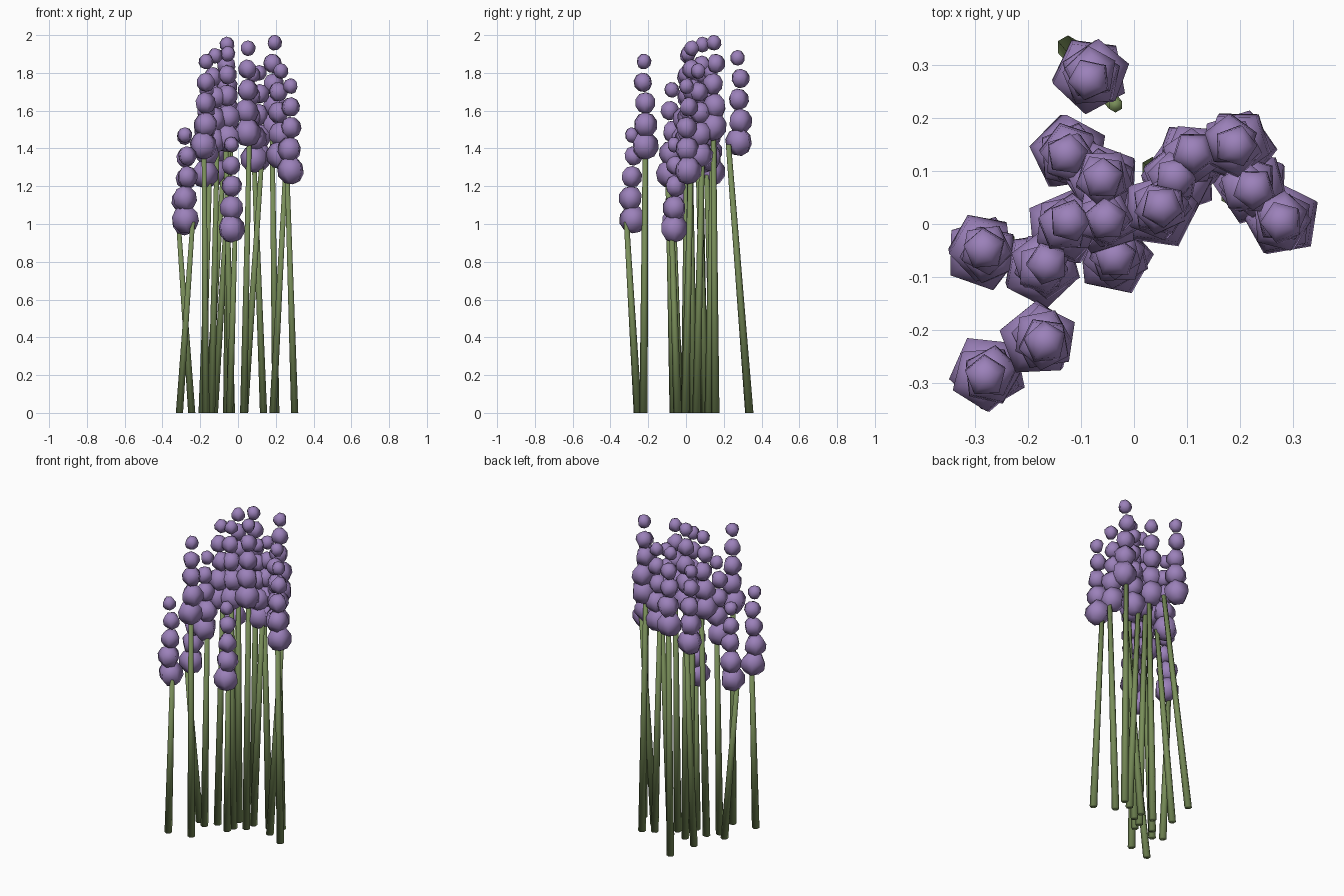
import bpy, bmesh, math, random
from mathutils import Vector, Matrix, Euler

random.seed(4)
default_cube = bpy.data.objects.get("Cube")
if default_cube:
    bpy.data.objects.remove(default_cube, do_unlink=True)


def make_material(name, color):
    mat = bpy.data.materials.new(name)
    mat.use_nodes = True
    mat.diffuse_color = color
    mat.node_tree.nodes["Principled BSDF"].inputs["Base Color"].default_value = color
    return mat


green = make_material("stem_green", (0.19, 0.27, 0.10, 1))
purple = make_material("blossom_purple", (0.33, 0.22, 0.49, 1))


def finish(bm, name, mat):
    mesh = bpy.data.meshes.new(name)
    for face in bm.faces:
        face.smooth = True
    bm.to_mesh(mesh)
    bm.free()
    mesh.materials.append(mat)
    obj = bpy.data.objects.new(name, mesh)
    bpy.context.collection.objects.link(obj)


def add_stem(name, base, top):
    # Tapered six-sided rod with level ends, sheared towards its top
    bm = bmesh.new()
    height = top.z - base.z
    bmesh.ops.create_cone(bm, cap_ends=True, segments=6, radius1=0.022, radius2=0.014,
                          depth=height, matrix=Matrix.Translation((0, 0, height / 2)))
    for v in bm.verts:
        v.co += base + (top - base) * (v.co.z / height) - Vector((0, 0, v.co.z))
    finish(bm, name, green)


# Drop below the tip and radius of each bud, from the top down
BUDS = [(0.04, 0.042), (0.15, 0.052), (0.26, 0.058), (0.375, 0.067), (0.485, 0.076)]


def add_blossom(name, x, y, tip):
    # Stack of five-sided buds, each turned and tilted a little
    bm = bmesh.new()
    for drop, radius in BUDS:
        jitter = [random.uniform(-0.008, 0.008) for _ in range(2)]
        turn = Euler((random.uniform(-0.2, 0.2), random.uniform(-0.2, 0.2),
                      random.uniform(0, math.tau))).to_matrix().to_4x4()
        place = Matrix.Translation((x + jitter[0], y + jitter[1], tip - drop))
        bmesh.ops.create_uvsphere(bm, u_segments=5, v_segments=5, radius=radius,
                                  matrix=place @ turn)
    finish(bm, name, purple)


# Each sprig: blossom x, y, tip height, then stem lean in x and y
SPRIGS = [
    (-0.08, 0.28, 1.92, 0.09, -0.11),
    (-0.12, 0.13, 1.76, 0.08, -0.04),
    (-0.055, 0.085, 1.99, 0.01, -0.02),
    (-0.125, 0.0, 1.93, 0.03, 0.01),
    (-0.05, 0.015, 1.94, -0.03, 0.02),
    (-0.17, -0.08, 1.75, 0.04, -0.03),
    (-0.28, -0.05, 1.50, -0.07, -0.03),
    (-0.175, -0.22, 1.90, -0.01, 0.01),
    (-0.275, -0.285, 1.51, 0.07, -0.06),
    (-0.03, -0.06, 1.46, 0.03, -0.03),
    (0.045, 0.03, 1.97, 0.03, -0.02),
    (0.08, 0.085, 1.83, 0.09, -0.04),
    (0.11, 0.13, 1.84, -0.05, 0.02),
    (0.19, 0.15, 2.00, -0.02, -0.01),
    (0.22, 0.07, 1.85, 0.07, 0.03),
    (0.28, 0.01, 1.77, -0.04, 0.03),
]
for i, (x, y, tip, lean_x, lean_y) in enumerate(SPRIGS, 1):
    half = Vector((lean_x, lean_y, 0)) / 2
    foot = Vector((x, y, 0)) - half
    head = Vector((x, y, tip - 0.5)) + half
    add_stem(f"stem_{i}", foot, head)
    add_blossom(f"blossom_{i}", x, y, tip)
